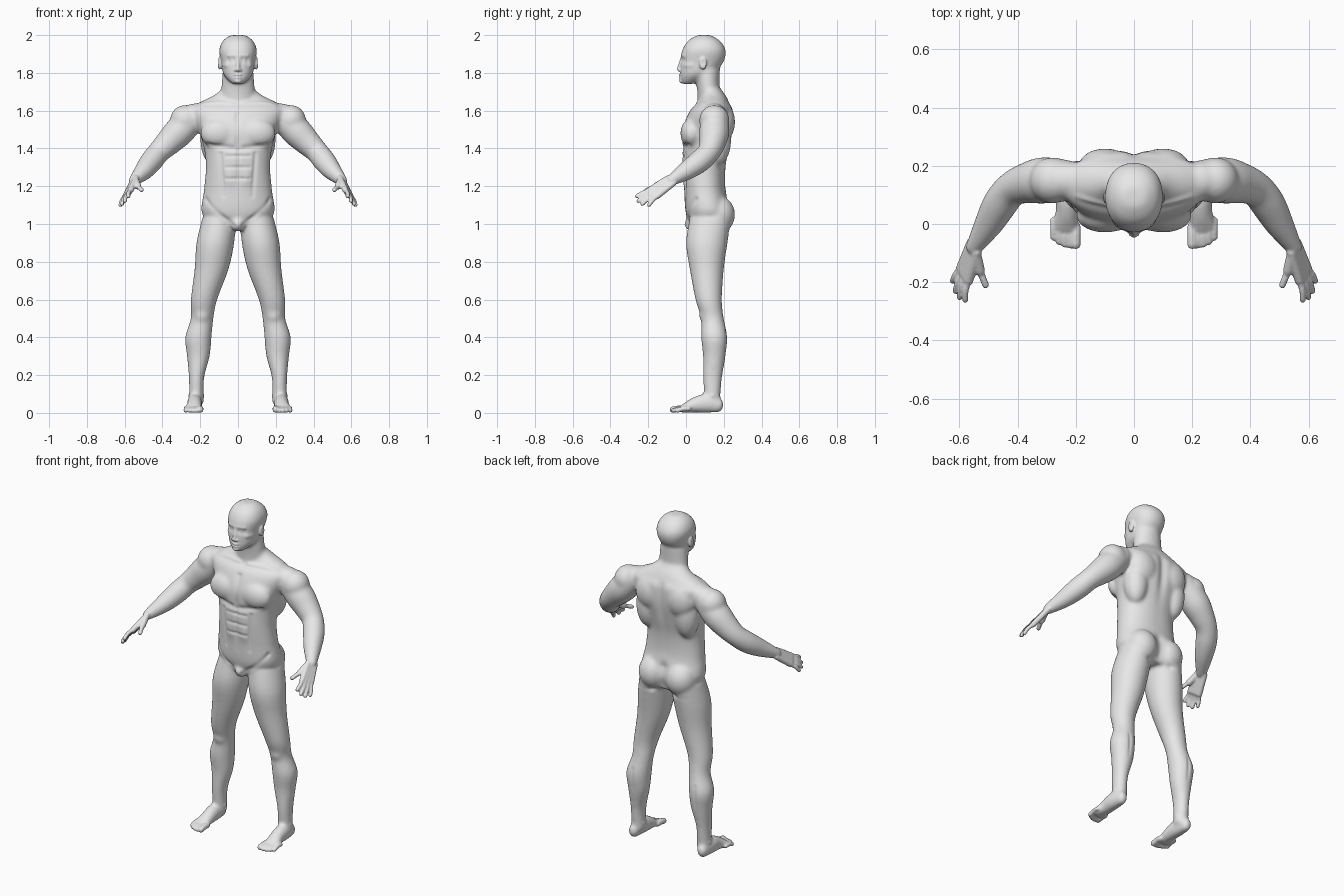
import bpy
import bmesh
import math
from mathutils import Vector, Matrix

if "Cube" in bpy.data.objects:
    bpy.data.objects.remove(bpy.data.objects["Cube"], do_unlink=True)

RIGHT, BACK, UP = Matrix.Identity(3)


def refine(rows, steps=4):
    """Catmull-Rom interpolation through rows of numbers."""
    refined = []
    last = len(rows) - 1
    for i in range(last):
        before, start = rows[max(i - 1, 0)], rows[i]
        end, after = rows[i + 1], rows[min(i + 2, last)]
        for k in range(steps):
            t = k / steps
            refined.append([
                b + t / 2 * (c - a + t * (2 * a - 5 * b + 4 * c - d + t * (3 * (b - c) + d - a)))
                for a, b, c, d in zip(before, start, end, after)])
    refined.append(list(rows[last]))
    return refined


def oval(centre, side, front, width, depth, power=2, count=32):
    """Ring of points on a superellipse."""
    points = []
    for i in range(count):
        angle = math.tau * i / count
        c, s = math.cos(angle), math.sin(angle)
        points.append(centre + side * math.copysign(abs(c) ** (2 / power), c) * width
                      + front * math.copysign(abs(s) ** (2 / power), s) * depth)
    return points


def skin(bm, rings):
    """Join rings of points into a closed tube."""
    loops = [[bm.verts.new(point) for point in ring] for ring in rings]
    for low, high in zip(loops, loops[1:]):
        for i in range(len(low)):
            bm.faces.new((low[i - 1], low[i], high[i], high[i - 1]))
    bm.faces.new(reversed(loops[0]))
    bm.faces.new(loops[-1])


def column(bm, rows, power=2):
    """Upright tube; each row is x, y, z, half width, half depth."""
    skin(bm, [oval(Vector((x, y, z)), RIGHT, BACK, width, depth, power)
              for x, y, z, width, depth in refine(rows)])


def trunk(bm, rows, power=2):
    """Centred column; each row is z, half width, front y, back y."""
    column(bm, [(0, (front + back) / 2, z, width, (back - front) / 2)
                for z, width, front, back in rows], power)


def sweep(bm, rows):
    """Round-ended tube along a path; each row is x, y, z and one or two radii."""
    rows = refine(rows)
    points = [Vector(row[:3]) for row in rows]
    last = len(rows) - 1
    rings = []
    for i, row in enumerate(rows):
        along = (points[min(i + 1, last)] - points[max(i - 1, 0)]).normalized()
        side = along.cross(UP).normalized()
        width, height = row[3], row[-1]
        angles = [0]
        if i == 0:
            angles = [-75, -50, -25, 0]
        elif i == last:
            angles = [0, 25, 50, 75]
        for angle in map(math.radians, angles):
            centre = points[i] + along * math.sin(angle) * min(width, height)
            shrink = math.cos(angle)
            rings.append(oval(centre, side, side.cross(along), width * shrink, height * shrink))
    skin(bm, rings)


def digit(bm, points, radius):
    sweep(bm, [(*point, radius) for point in points])


def lump(bm, centre, size):
    matrix = Matrix.Translation(centre) @ Matrix.Diagonal((*size, 1))
    bmesh.ops.create_uvsphere(bm, u_segments=24, v_segments=16, radius=1, matrix=matrix)


def mirror(bm):
    """Copy everything built so far to the other side."""
    copy = bmesh.ops.duplicate(bm, geom=bm.verts[:] + bm.edges[:] + bm.faces[:])["geom"]
    verts = [item for item in copy if isinstance(item, bmesh.types.BMVert)]
    bmesh.ops.scale(bm, vec=(-1, 1, 1), verts=verts)


def fuse(obj, bm, voxel, rounds):
    """Merge overlapping pieces into one smooth skin."""
    bmesh.ops.recalc_face_normals(bm, faces=bm.faces)
    bm.to_mesh(obj.data)
    bm.free()
    remesh = obj.modifiers.new("fuse", "REMESH")
    remesh.mode = "VOXEL"
    remesh.voxel_size = voxel
    soften = obj.modifiers.new("soften", "SMOOTH")
    soften.factor = 0.5
    soften.iterations = rounds
    bpy.context.view_layer.update()
    depsgraph = bpy.context.evaluated_depsgraph_get()
    result = bpy.data.meshes.new_from_object(obj.evaluated_get(depsgraph))
    obj.modifiers.clear()
    obj.data = result


body = bpy.data.objects.new("body", bpy.data.meshes.new("body"))
bpy.context.collection.objects.link(body)
wrist = Vector((.55, -.08, 1.23))

# Leg, arm and foot
bm = bmesh.new()
column(bm, [(.1, .13, 1.03, .09, .11), (.12, .11, .9, .1, .11), (.14, .11, .76, .09, .09),
            (.18, .12, .6, .07, .07), (.19, .14, .5, .06, .06), (.21, .15, .4, .07, .07),
            (.21, .15, .3, .06, .06), (.22, .14, .18, .04, .05), (.22, .14, .05, .04, .04)])
sweep(bm, [(.23, .15, 1.57, .07), (.31, .15, 1.49, .08), (.37, .14, 1.43, .07),
           (.42, .12, 1.38, .06), (.46, .07, 1.33, .06), (.5, 0, 1.28, .05), (*wrist, .03)])
sweep(bm, [(.23, .17, .04, .03, .04), (.23, .1, .05, .04, .05),
           (.23, .04, .04, .04, .04), (.24, -.02, .02, .05, .02)])

# Muscle masses
lump(bm, (.09, .17, 1.05), (.09, .09, .1))     # buttock
lump(bm, (.1, .03, 1.48), (.1, .06, .08))      # chest
lump(bm, (.28, .15, 1.55), (.08, .08, .08))    # shoulder
lump(bm, (.13, .17, 1.45), (.07, .07, .14))    # flank
lump(bm, (.1, .2, 1.54), (.09, .06, .1))       # shoulder blade
lump(bm, (.19, .1, .52), (.04, .03, .05))      # kneecap
lump(bm, (.04, .03, 1.27), (.05, .05, .13))    # belly
mirror(bm)

# Torso, neck and head
trunk(bm, [(.97, .09, .04, .21), (1.05, .19, 0, .24), (1.18, .18, -.01, .21), (1.3, .17, -.02, .21),
           (1.4, .18, -.02, .23), (1.5, .21, -.02, .25), (1.6, .25, .02, .25), (1.64, .21, .06, .23),
           (1.68, .13, .08, .21), (1.72, .08, .08, .18)], 2.2)
trunk(bm, [(1.6, .09, .06, .22), (1.7, .09, .06, .18), (1.82, .08, .04, .18)])
trunk(bm, [(1.74, .03, -.02, .03), (1.77, .06, -.03, .1), (1.8, .08, -.03, .15), (1.86, .09, -.03, .2),
           (1.92, .1, -.02, .21), (1.97, .08, .01, .18), (2, .04, .06, .13)], 2.2)
lump(bm, (0, .04, 1), (.04, .05, .04))
fuse(body, bm, .008, 14)

# Hand: palm bones fan out from the wrist into bent fingers
bm = bmesh.new()
forward = Vector((.27, -.78, -.56))
across = Vector((.47, .71, -.52))
outward = forward.cross(across)
for i in range(4):
    spread = across * (i - 1.5)
    root = wrist + spread * .015
    knuckle = wrist + forward * .12 + spread * .02
    length = .07 + .02 * math.sin(math.pi * i / 3)
    tip = knuckle + forward * length + spread * .01
    digit(bm, [root, root.lerp(knuckle, .5), knuckle], .016)
    digit(bm, [knuckle, knuckle.lerp(tip, .5) + outward * .006, tip], .011)
thumb_root = wrist + forward * .01 - across * .02
thumb_joint = Vector((.53, -.16, 1.2))
digit(bm, [thumb_root, thumb_root.lerp(thumb_joint, .5), thumb_joint], .018)
digit(bm, [thumb_joint, (.51, -.21, 1.18)], .012)

# Toes follow a shallow arc
for i in range(5):
    radius = .012 if i else .017
    x, y = .2 + .019 * i, .003 * (i - 1) ** 2 - .073
    digit(bm, [(x, y + .06, .022), (x, y + .03, .022), (x, y, radius)], radius)

# Ear and nostril wing
lump(bm, (.097, .09, 1.85), (.011, .02, .034))
lump(bm, (.011, -.033, 1.815), (.009, .01, .008))
mirror(bm)

# Nose, lips and chin
digit(bm, [(0, -.02, 1.875), (0, -.03, 1.845), (0, -.039, 1.818)], .01)
lump(bm, (0, -.027, 1.789), (.024, .013, .006))
lump(bm, (0, -.026, 1.776), (.02, .013, .007))
lump(bm, (0, -.022, 1.757), (.02, .014, .013))
bm.from_mesh(body.data)
fuse(body, bm, .0055, 3)

# Sculpting strokes, mirrored: start, end, radius
creases = [
    ((0, -.02, 1.4), (0, .01, 1.58), .016),         # breastbone
    ((0, -.02, 1.14), (0, -.02, 1.39), .01),        # belly midline
    ((.08, -.01, 1.15), (.09, 0, 1.37), .012),      # belly side
    ((.03, -.02, 1.4), (.15, .01, 1.42), .016),     # under the chest
    ((.03, 0, .99), (.17, .05, 1.13), .013),        # groin
    ((0, .25, 1.22), (0, .26, 1.62), .026),         # spine
    ((0, .24, .98), (0, .22, 1.11), .03),           # between the buttocks
    ((.04, .23, .96), (.14, .2, .96), .014),        # under the buttock
    ((.21, .22, .3), (.21, .22, .44), .01),         # calf
    ((.028, -.02, 1.868), (.045, -.012, 1.867), .016),  # eye socket
    ((0, -.04, 1.782), (.022, -.03, 1.782), .006),  # mouth
    ((.107, .09, 1.85), (.107, .09, 1.86), .01)]    # ear hollow
creases += [((0, -.02, z), (.06, -.01, z), .009) for z in (1.24, 1.3, 1.36)]
ridges = [
    ((.03, .06, 1.64), (.2, .09, 1.64), .012),      # collarbone
    ((.01, -.02, 1.89), (.05, -.01, 1.89), .009),   # brow
    ((.034, -.015, 1.868), (.038, -.013, 1.868), .01),  # eyeball
    ((.06, 0, 1.84), (.07, .03, 1.84), .012),       # cheekbone
    ((.18, .14, .09), (.26, .14, .09), .01)]        # ankle bones

bm = bmesh.new()
bm.from_mesh(body.data)
bm.normal_update()
strokes = [(Vector(start), Vector(end) - Vector(start), radius, radius * gain)
           for group, gain in ((creases, .5), (ridges, -.4))
           for start, end, radius in group]
for vert in bm.verts:
    point = Vector((abs(vert.co.x), vert.co.y, vert.co.z))
    depth = 0
    for start, line, radius, strength in strokes:
        offset = point - start
        reach = 3 * radius
        if min(0, line.z) - reach < offset.z < max(0, line.z) + reach:
            nearest = line * min(1, max(0, offset.dot(line) / line.length_squared))
            depth += strength * math.exp(-(offset - nearest).length_squared / radius ** 2)
    vert.co -= vert.normal * depth
    # Flat soles
    vert.co.z = max(vert.co.z, 0)
for face in bm.faces:
    face.smooth = True
bm.to_mesh(body.data)
bm.free()

# Single grey skin colour
grey = bpy.data.materials.new("plain grey")
grey.use_nodes = True
grey.diffuse_color = (.8, .8, .8, 1)
grey.node_tree.nodes["Principled BSDF"].inputs["Base Color"].default_value = grey.diffuse_color
body.data.materials.clear()
body.data.materials.append(grey)
